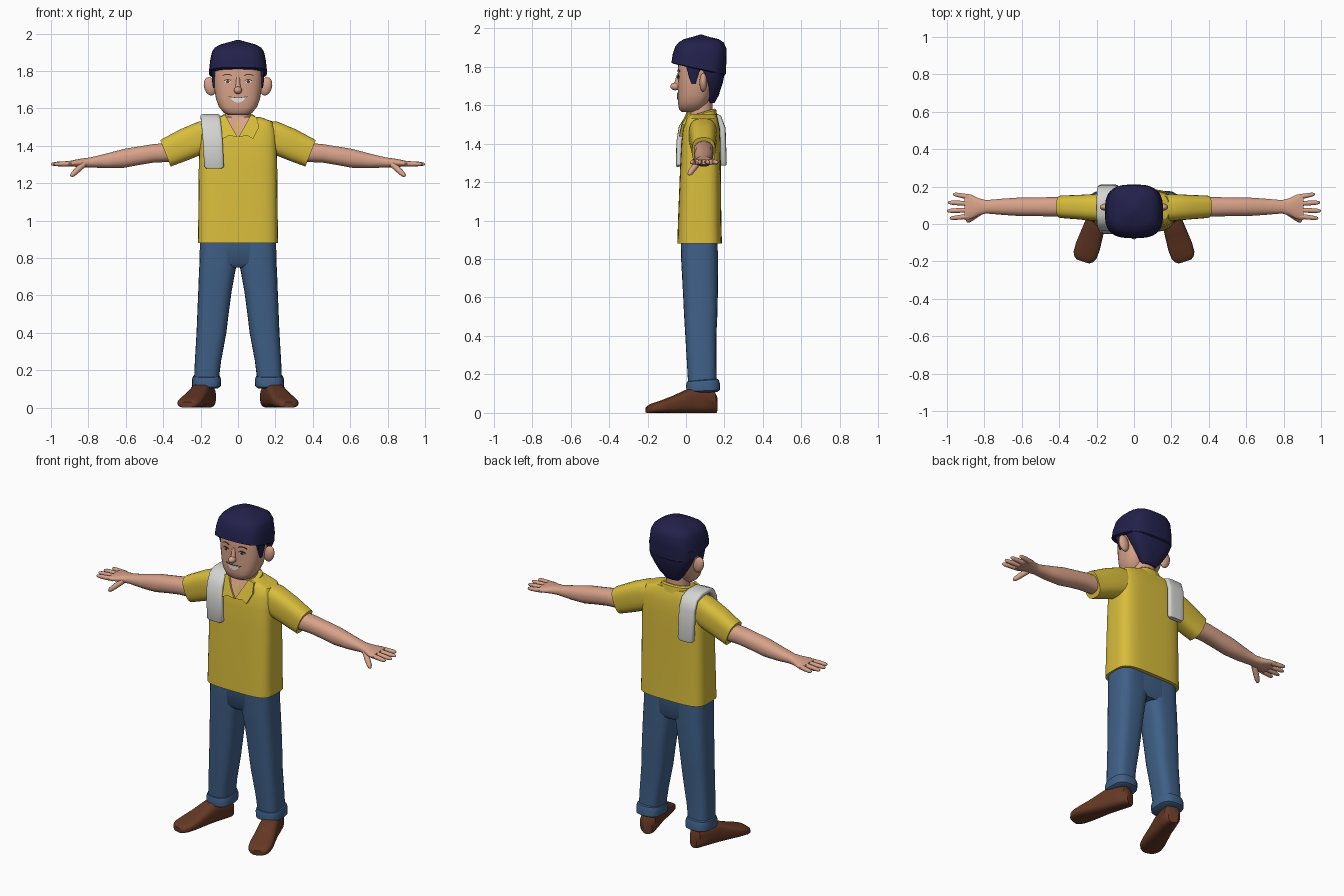
import bpy, bmesh, math
from mathutils import Vector, Matrix

if "Cube" in bpy.data.objects:
    bpy.data.objects.remove(bpy.data.objects["Cube"])


def material(name, rgb):
    m = bpy.data.materials.new(name)
    m.diffuse_color = (*rgb, 1)
    m.use_nodes = True
    m.node_tree.nodes["Principled BSDF"].inputs["Base Color"].default_value = m.diffuse_color
    return m


SKIN = material("skin", (0.68, 0.36, 0.25))
YELLOW = material("yellow cloth", (0.69, 0.51, 0.045))
DENIM = material("blue denim", (0.05, 0.115, 0.24))
BROWN = material("brown leather", (0.13, 0.04, 0.018))
NAVY = material("navy", (0.016, 0.015, 0.07))
TOWEL = material("towel grey", (0.66, 0.66, 0.65))
WHITE = material("tooth white", (0.85, 0.85, 0.85))
DARK = material("dark brown", (0.09, 0.05, 0.03))


def finish(name, bm, mat, mirror=False, angle=40):
    bmesh.ops.recalc_face_normals(bm, faces=bm.faces)
    me = bpy.data.meshes.new(name)
    bm.to_mesh(me)
    bm.free()
    me.materials.append(mat)
    ob = bpy.data.objects.new(name, me)
    bpy.context.scene.collection.objects.link(ob)
    bpy.ops.object.select_all(action='DESELECT')
    ob.select_set(True)
    bpy.context.view_layer.objects.active = ob
    bpy.ops.object.shade_smooth_by_angle(angle=math.radians(angle))
    if mirror:
        ob.modifiers.new("mirror", 'MIRROR').use_mirror_merge = False
    return ob


def loft(name, stations, mat, n=2.5, seg=28, mirror=False, angle=40):
    """Skin over superellipse rings given as (centre, half axis u, half axis v)."""
    bm = bmesh.new()
    rings = []
    for c, u, v in stations:
        c, u, v = Vector(c), Vector(u), Vector(v)
        ring = []
        for i in range(seg):
            a = 2 * math.pi * (i + 0.5) / seg
            ca, sa = math.cos(a), math.sin(a)
            ring.append(bm.verts.new(c + u * math.copysign(abs(ca) ** (2 / n), ca)
                                     + v * math.copysign(abs(sa) ** (2 / n), sa)))
        rings.append(ring)
    for r, s in zip(rings, rings[1:]):
        for i in range(seg):
            j = (i + 1) % seg
            bm.faces.new((r[i], r[j], s[j], s[i]))
    bm.faces.new(rings[0])
    bm.faces.new(rings[-1])
    return finish(name, bm, mat, mirror, angle)


def upright(rows):
    """Rows of (z, x0, x1, y0, y1, rise at the back) become horizontal stations."""
    return [(((x0 + x1) / 2, (y0 + y1) / 2, z), ((x1 - x0) / 2, 0, 0), (0, (y1 - y0) / 2, t))
            for z, x0, x1, y0, y1, t in rows]


def centred(rows):
    return upright([(r[0], -r[1], r[1], r[2], r[3], r[4] if len(r) > 4 else 0) for r in rows])


def ball(name, centre, size, mat, mirror=False, tilt=0):
    bm = bmesh.new()
    bmesh.ops.create_uvsphere(bm, u_segments=20, v_segments=12, radius=1,
                              matrix=Matrix.Translation(centre) @ Matrix.Rotation(tilt, 4, 'Y')
                              @ Matrix.Diagonal((*size, 1)))
    return finish(name, bm, mat, mirror)


def front_y(rows, n, x, z):
    """Front surface of a centred loft at x, z."""
    z = min(max(z, rows[0][0]), rows[-1][0])
    for a, b in zip(rows, rows[1:]):
        if a[0] <= z <= b[0]:
            f = (z - a[0]) / (b[0] - a[0])
            hx, y0, y1 = (a[k] + (b[k] - a[k]) * f for k in (1, 2, 3))
            d = max(0, 1 - abs(x / hx) ** n) ** (1 / n)
            return (y0 + y1) / 2 - d * (y1 - y0) / 2


def plate(name, pts, rows, n, lift, mat, mirror=False, depth=0.009):
    """Thin plate in front of a loft, following its surface."""
    bm = bmesh.new()
    ys = [front_y(rows, n, x, z) - lift for x, z in pts]
    f = [bm.verts.new((x, y, z)) for (x, z), y in zip(pts, ys)]
    b = [bm.verts.new((x, y + depth, z)) for (x, z), y in zip(pts, ys)]
    bm.faces.new(f)
    bm.faces.new(b)
    for i in range(len(pts)):
        j = (i + 1) % len(pts)
        bm.faces.new((f[i], f[j], b[j], b[i]))
    return finish(name, bm, mat, mirror, 30)


# Shirt body and sleeves
torso = [(0.88, .215, -.045, .187), (1.0, .213, -.042, .184), (1.3, .21, -.03, .181),
         (1.4, .207, -.025, .18), (1.48, .203, -.015, .176), (1.53, .185, .002, .166),
         (1.555, .115, .018, .155)]
loft("shirt_body", centred(torso), YELLOW, 4, 36)
loft("sleeve", [((.12, .088, 1.45), (0, .07, 0), (0, 0, .085)),
                ((.2, .088, 1.442), (0, .073, 0), (.01, 0, .088)),
                ((.29, .09, 1.405), (0, .066, 0), (.02, 0, .083)),
                ((.388, .092, 1.36), (0, .06, 0), (.028, 0, .071))], YELLOW, 2.8, mirror=True)

# Neckline, collar band and collar flaps
plate("neckline_skin", [(0, 1.555), (.07, 1.555), (.035, 1.5), (0, 1.447)],
      torso, 4, .006, SKIN, True)
plate("collar_flap", [(.068, 1.565), (.036, 1.505), (.003, 1.447), (.05, 1.455), (.08, 1.437),
                      (.113, 1.50), (.1, 1.553)], torso, 4, .016, YELLOW, True, .018)
loft("collar_band", centred([(1.51, .105, -.002, .165, .015), (1.555, .09, .005, .158, .02),
                             (1.562, .078, .012, .15, .02)]), YELLOW)

# Arms, fingers and thumbs
arm = [(.34, 1.366, .052, .052), (.45, 1.36, .052, .05), (.53, 1.347, .05, .05),
       (.61, 1.333, .05, .051), (.7, 1.32, .044, .04), (.79, 1.311, .036, .027),
       (.83, 1.309, .046, .024), (.87, 1.307, .066, .019), (.905, 1.305, .071, .013)]
loft("arm", [((x, .092, z), (0, hy, 0), (0, 0, hz)) for x, z, hy, hz in arm],
     SKIN, 2.3, 20, True)


def digit(name, a, b, r):
    a, b = Vector(a), Vector(b)
    d = (b - a).normalized()
    u = d.cross(Vector((0, 0, 1))).normalized()
    v = u.cross(d)
    loft(name, [(a.lerp(b, t), u * r * k, v * r * k)
                for t, k in ((0, 1), (.5, .95), (.85, .8), (.97, .5), (1, .2))],
         SKIN, 2, 10, True, 60)


for name, ya, yb, tip in (("index_finger", .042, .03, .985), ("middle_finger", .075, .07, 1),
                          ("ring_finger", .109, .115, .995), ("little_finger", .144, .16, .967)):
    digit(name, (.88, ya, 1.305), (tip, yb, 1.302), .014)
digit("thumb", (.825, .062, 1.302), (.893, .014, 1.238), .017)

# Trousers and cuffs
loft("trouser_seat", centred([(.75, .1, .0, .15), (.775, .2, -.022, .165),
                              (.9, .203, -.028, .165)]), DENIM, 3.2)
loft("trouser_leg", upright([(.13, .105, .236, .012, .16, 0), (.25, .09, .231, .005, .158, 0),
                             (.4, .062, .222, -.004, .158, 0), (.5, .05, .218, -.01, .163, 0),
                             (.62, .034, .213, -.016, .166, 0), (.73, .014, .209, -.022, .166, 0),
                             (.78, .004, .206, -.025, .166, 0), (.9, .002, .204, -.028, .165, 0)]),
     DENIM, 3, mirror=True)
loft("trouser_cuff", upright([(.105, .107, .23, .018, .162, .004), (.115, .092, .245, .002, .177, .004),
                              (.15, .09, .246, .0, .176, .006), (.168, .096, .241, .005, .17, .006),
                              (.172, .105, .234, .014, .16, .006)]), DENIM, 2.8, mirror=True)

# Shoes, splayed outward
heel, along = Vector((.157, .155, 0)), Vector((.31, -.95, 0)).normalized()
across = Vector((-along.y, along.x, 0))
shoe = [(0, .03, .09), (.015, .046, .115), (.08, .052, .13), (.15, .055, .125), (.22, .061, .093),
        (.29, .067, .066), (.34, .064, .05), (.362, .052, .04), (.374, .035, .03)]
loft("shoe", [(heel + along * t + Vector((0, 0, h / 2)), across * w, (0, 0, h / 2))
              for t, w, h in shoe], BROWN, 3, mirror=True)

# Head and neck
head = [(1.565, .05, -.022, .06), (1.578, .078, -.036, .085), (1.61, .103, -.042, .115),
        (1.65, .118, -.043, .135), (1.71, .128, -.043, .15), (1.78, .133, -.043, .165),
        (1.86, .13, -.04, .175), (1.9, .1, -.01, .15)]
loft("head", centred(head), SKIN, 2.7, 32, angle=60)
loft("neck", centred([(1.46, .075, .005, .14), (1.54, .067, .014, .138),
                      (1.64, .068, .02, .14)]), SKIN, 2.2)
ball("ear", (.15, .09, 1.718), (.032, .02, .05), SKIN, True, .25)
ball("nose_tip", (0, -.056, 1.697), (.021, .026, .02), SKIN)
loft("nose_bridge", centred([(1.69, .017, -.07, -.03), (1.72, .013, -.06, -.03),
                             (1.765, .01, -.046, -.03)]), SKIN, 2, 12)


# Face details
def oval(cx, cz, rx, rz, k=12):
    return [(cx + rx * math.cos(2 * math.pi * i / k), cz + rz * math.sin(2 * math.pi * i / k))
            for i in range(k)]


def arc(cx, cz, half, bow, thick, k=6):
    """Curved stripe; positive bow arches upward."""
    ts = [-1 + 2 * i / k for i in range(k + 1)]
    line = [(cx + half * t, cz - bow * t * t) for t in ts]
    return line + [(x, z - thick) for x, z in reversed(line)]


plate("eye_white", oval(.055, 1.743, .017, .009), head, 2.7, .002, WHITE, True, .006)
plate("iris", oval(.055, 1.743, .009, .009), head, 2.7, .004, DARK, True, .006)
plate("upper_eyelid", arc(.055, 1.757, .021, .008, .005), head, 2.7, .004, DARK, True, .006)
plate("eyebrow", arc(.057, 1.785, .025, .007, .005), head, 2.7, .003, DARK, True, .006)
plate("lip_line", arc(0, 1.659, .052, -.007, .005), head, 2.7, .003, DARK, False, .007)
smile = [(.042 * t, 1.656 + .004 * t * t) for t in (-1, -.5, 0, .5, 1)]
smile += [(.042 * t, 1.63 + .026 * t * t) for t in (.75, .4, 0, -.4, -.75)]
plate("teeth", smile, head, 2.7, .004, WHITE, False, .008)

# Cap, back hair and sideburns
loft("cap", centred([(1.785, .15, -.066, .2, -.03), (1.79, .156, -.076, .207, -.03),
                     (1.85, .15, -.07, .211, -.015), (1.9, .14, -.056, .21, -.005),
                     (1.925, .125, -.04, .197), (1.943, .092, -.012, .17),
                     (1.955, .045, .035, .12), (1.966, .008, .07, .086)]), NAVY, 3, 32, angle=50)
loft("back_hair", centred([(1.61, .045, .1, .148), (1.65, .08, .095, .17),
                           (1.71, .117, .085, .19), (1.77, .142, .06, .203),
                           (1.82, .146, .04, .205)]), NAVY, 2.7)
loft("sideburn", upright([(1.71, .118, .134, .03, .05, 0), (1.74, .118, .138, .018, .058, 0),
                          (1.80, .118, .142, .0, .08, 0)]), NAVY, 4, 12, True)

# Towel folded over the shoulder
path = [(-.128, -.036, 1.28), (-.128, -.037, 1.288), (-.134, -.034, 1.41), (-.14, -.022, 1.485),
        (-.146, .012, 1.538), (-.147, .05, 1.555), (-.147, .12, 1.555), (-.146, .17, 1.535),
        (-.143, .19, 1.48), (-.138, .196, 1.3), (-.138, .196, 1.285)]
strip = []
for i, p in enumerate(path):
    a, b = Vector(path[max(i - 1, 0)]), Vector(path[min(i + 1, len(path) - 1)])
    d = b - a
    normal = Vector((0, -d.z, d.y)).normalized()
    k = .8 if i in (0, len(path) - 1) else 1
    strip.append((p, (.053 * k, 0, 0), normal * .016 * k))
loft("shoulder_towel", strip, TOWEL, 4, 20, angle=50)
